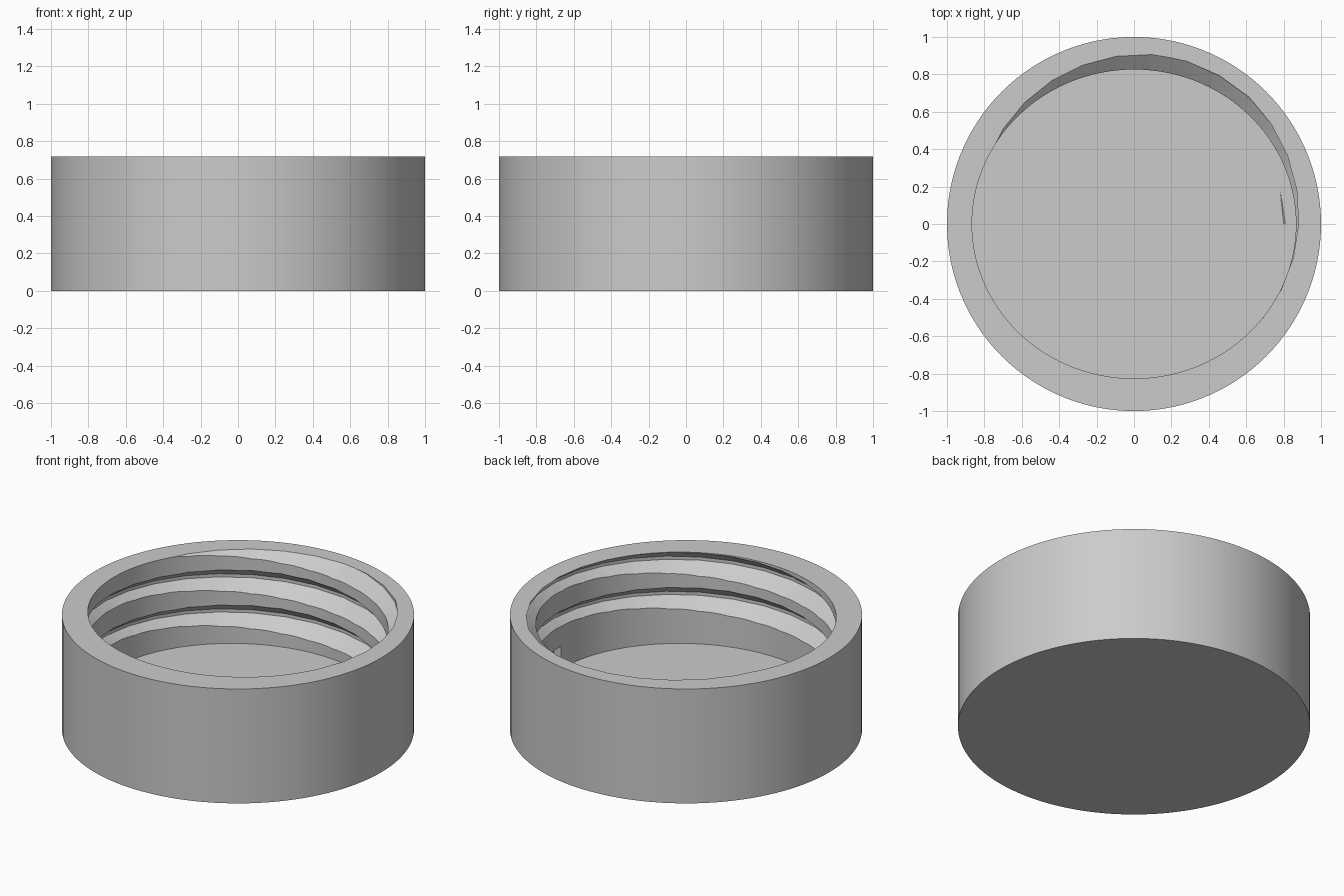
import bpy, bmesh
from math import cos, sin, tau

cube = bpy.data.objects.get("Cube")
if cube:
    bpy.data.objects.remove(cube)

HEIGHT, FLOOR = 0.717, 0.145
BORE_X, BORE_Y = 0.866, 0.826
PITCH, START, STEPS_PER_TURN = 0.22, 0.239, 30

grey = bpy.data.materials.new("plain grey")
grey.use_nodes = True
grey.diffuse_color = (0.6, 0.6, 0.6, 1)
grey.node_tree.nodes["Principled BSDF"].inputs["Base Color"].default_value = (0.6, 0.6, 0.6, 1)


def skin(name, rings, closed):
    """Join equal rings of points with quads, capping both ends."""
    bm = bmesh.new()
    loops = [[bm.verts.new(p) for p in ring] for ring in rings]
    n = len(loops[0])
    for a, b in zip(loops, loops[1:]):
        for i in range(n):
            j = (i + 1) % n
            bm.faces.new((a[i], a[j], b[j], b[i]))
    for cap in (loops[0], loops[-1]):
        bm.faces.new(cap)
    if closed:
        bmesh.ops.triangulate(bm, faces=bm.faces)
    bmesh.ops.recalc_face_normals(bm, faces=bm.faces)
    mesh = bpy.data.meshes.new(name)
    bm.to_mesh(mesh)
    bm.free()
    mesh.materials.append(grey)
    obj = bpy.data.objects.new(name, mesh)
    bpy.context.collection.objects.link(obj)
    return obj


def oval(rx, ry, z, n=120):
    return [(rx * cos(tau * i / n), ry * sin(tau * i / n), z) for i in range(n)]


# Cap body: round outside, slightly oval bore, flat floor
cap = skin("threaded_cap", [oval(1, 1, 0), oval(1, 1, HEIGHT),
                            oval(BORE_X, BORE_Y, HEIGHT), oval(BORE_X, BORE_Y, FLOOR)], False)

# Thread groove: tapered section swept up a helix and out through the rim
section = [(0.80, -0.102), (0.915, -0.01), (0.915, 0.01), (0.80, 0.102)]
rings = []
for k in range(82):
    a = tau * k / STEPS_PER_TURN
    z = START + PITCH * k / STEPS_PER_TURN
    rings.append([(r * cos(a), r * sin(a), z + dz) for r, dz in section])
cutter = skin("thread_cutter", rings, True)
cutter.hide_render = True

cut = cap.modifiers.new("thread", "BOOLEAN")
cut.operation, cut.solver, cut.object = "DIFFERENCE", "EXACT", cutter

bpy.ops.object.select_all(action="DESELECT")
bpy.context.view_layer.objects.active = cap
cap.select_set(True)
bpy.ops.object.modifier_apply(modifier=cut.name)
bpy.data.objects.remove(cutter)
bpy.ops.object.shade_smooth_by_angle(angle=0.35)
